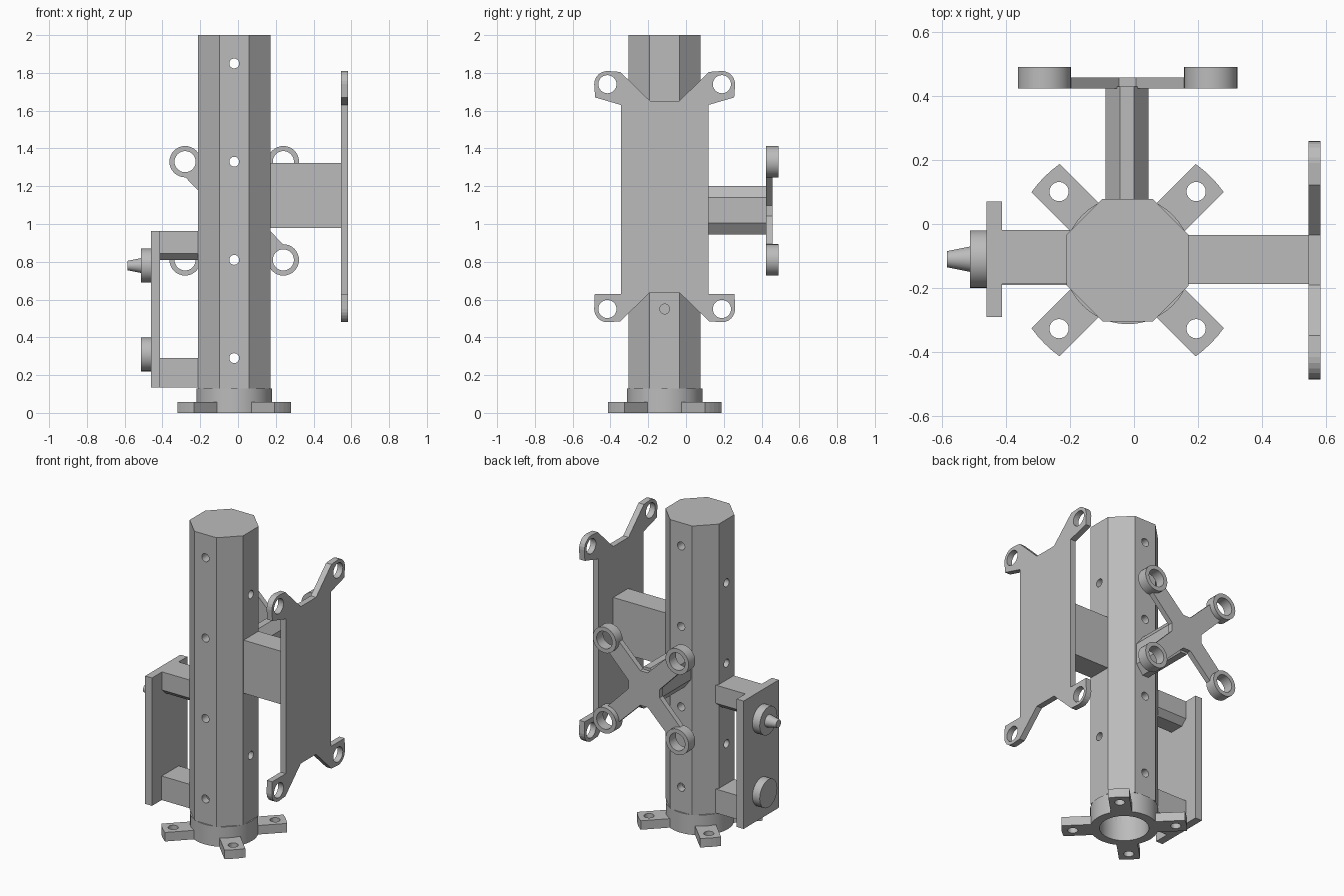
import bpy, bmesh, math
from mathutils import Vector

if "Cube" in bpy.data.objects:
    bpy.data.objects.remove(bpy.data.objects["Cube"])

CX, CY = -0.02, -0.113            # column axis
grey = bpy.data.materials.new("grey")
grey.diffuse_color = (0.5, 0.5, 0.5, 1)
grey.use_nodes = True
grey.node_tree.nodes["Principled BSDF"].inputs["Base Color"].default_value = grey.diffuse_color


def place(axis, p, t):
    """Map a profile point and a depth to space."""
    return {"x": (t, p[0], p[1]), "y": (p[0], t, p[1]), "z": (p[0], p[1], t)}[axis]


def loft(name, axis, pa, a, pb, b):
    """Solid between profile pa at depth a and profile pb at depth b."""
    bm = bmesh.new()
    va = [bm.verts.new(place(axis, p, a)) for p in pa]
    vb = [bm.verts.new(place(axis, p, b)) for p in pb]
    n = len(va)
    bm.faces.new(va)
    bm.faces.new(vb[::-1])
    for i in range(n):
        bm.faces.new((va[i], va[(i + 1) % n], vb[(i + 1) % n], vb[i]))
    bmesh.ops.recalc_face_normals(bm, faces=bm.faces)
    me = bpy.data.meshes.new(name)
    bm.to_mesh(me)
    bm.free()
    me.materials.append(grey)
    ob = bpy.data.objects.new(name, me)
    bpy.context.collection.objects.link(ob)
    return ob


def prism(name, axis, pts, a, b):
    return loft(name, axis, pts, a, pts, b)


def circle(u, v, r, n=32, turn=0.0):
    return [(u + r * math.cos(2 * math.pi * (i + turn) / n),
             v + r * math.sin(2 * math.pi * (i + turn) / n)) for i in range(n)]


def rect(u0, u1, v0, v1):
    return [(u0, v0), (u1, v0), (u1, v1), (u0, v1)]


def cut(ob, holes):
    """Subtract round holes given as (axis, u, v, radius, start, end)."""
    for axis, u, v, r, a, b in holes:
        tool = prism("cutter", axis, circle(u, v, r), a, b)
        tool.hide_render = True
        mod = ob.modifiers.new("hole", "BOOLEAN")
        mod.operation, mod.solver, mod.object = "DIFFERENCE", "EXACT", tool
        bpy.context.view_layer.objects.active = ob
        bpy.ops.object.modifier_apply(modifier=mod.name)
        bpy.data.objects.remove(tool)


def smooth(ob):
    bpy.ops.object.select_all(action="DESELECT")
    ob.select_set(True)
    bpy.context.view_layer.objects.active = ob
    bpy.ops.object.shade_smooth_by_angle(angle=math.radians(20))


# Octagonal column with cross-drilled holes and a bore in its foot
column = prism("column", "z", circle(CX, CY, 0.191 / math.cos(math.pi / 8), 8, 0.5), 0.13, 2.0)
holes = [("y", CX, z, 0.026, -0.5, 0.3) for z in (0.29, 0.81, 1.33, 1.85)]
holes += [("x", CY, z, 0.026, -0.4, 0.4) for z in (0.55, 1.07, 1.59)]
cut(column, holes + [("z", CX, CY, 0.145, 0.0, 0.5)])

# Base collar
collar = prism("base_collar", "z", circle(CX, CY, 0.2, 48), 0, 0.13)
cut(collar, [("z", CX, CY, 0.145, -0.1, 0.2)])
smooth(collar)

# Four diagonal base feet with bolt holes
for k in range(4):
    t = math.pi / 4 + k * math.pi / 2
    c, s = math.cos(t), math.sin(t)
    tip = [(0.368 * math.cos(a), 0.368 * math.sin(a)) for a in (-0.17, -0.085, 0, 0.085, 0.17)]
    shape = [(0.18, -0.062)] + tip + [(0.18, 0.062)]
    foot = prism("base_foot", "z", [(CX + u * c - v * s, CY + u * s + v * c) for u, v in shape], 0, 0.058)
    cut(foot, [("z", CX + 0.303 * c, CY + 0.303 * s, 0.03, -0.1, 0.2)])

# Right mounting plate with four eared corners
arc = [(0.303 + 0.07 * math.cos(a), 0.07 * math.sin(a))
       for a in [math.radians(90 - 15 * i) for i in range(7)]]
half = [(0.078, 0.637), (0.235, 0.485)] + [(u, 0.55 - v) for u, v in arc]
half += [(0.37, 0.63), (0.231, 0.63), (0.231, 1.63), (0.368, 1.67)]
half += [(u, 1.74 + v) for u, v in arc[::-1]] + [(0.235, 1.805), (0.078, 1.652)]
outline = [(CY + u, z) for u, z in half] + [(CY - u, z) for u, z in half[::-1]]
plate = prism("right_plate", "x", outline, 0.545, 0.583)
cut(plate, [("x", CY + s * 0.303, z, 0.048, 0.4, 0.7) for s in (-1, 1) for z in (0.55, 1.74)])
prism("right_arm", "x", rect(-0.187, -0.035, 0.98, 1.323), 0.165, 0.55)

# Back arm, a tall eight-sided bar
q = [(0.067, 0.068), (0.022, 0.128)]
q += [(-u, v) for u, v in q[::-1]]
q += [(-u, -v) for u, v in q]
prism("back_arm", "y", [(CX - 0.002 + u, 1.072 + v) for u, v in q], 0.07, 0.43)

# Back cross plate with a raised ring on each tip
cross = []
for k in range(4):
    t = math.pi / 4 + k * math.pi / 2
    c, s = math.cos(t), math.sin(t)
    for u, v in [(0.098, -0.06), (0.36, -0.057), (0.36, 0.057), (0.098, 0.06)]:
        cross.append((CX + u * c - v * s, 1.07 + u * s + v * c))
spider = prism("back_cross", "y", cross, 0.424, 0.458)
tips = [(CX + sx * 0.26, 1.07 + sz * 0.26) for sx in (-1, 1) for sz in (-1, 1)]
cut(spider, [("y", u, v, 0.056, 0.3, 0.6) for u, v in tips])
for u, v in tips:
    ring = prism("back_ring", "y", circle(u, v, 0.083), 0.424, 0.491)
    cut(ring, [("y", u, v, 0.056, 0.3, 0.6)])
    smooth(ring)

# Left bracket: panel and two arms, the upper one chamfered underneath
prism("left_panel", "x", rect(-0.29, 0.07, 0.135, 0.962), -0.461, -0.412)
prism("left_lower_arm", "x", rect(-0.191, -0.018, 0.135, 0.29), -0.42, -0.2)
prism("left_upper_arm", "x", [(-0.187, 0.962), (-0.187, 0.845), (-0.15, 0.81), (-0.055, 0.81),
                              (-0.018, 0.845), (-0.018, 0.962)], -0.42, -0.2)

# Round knobs on the left panel, the upper one with a tapered tip
for name, z in (("upper_knob", 0.78), ("lower_knob", 0.31)):
    smooth(prism(name, "x", circle(-0.11, z, 0.09), -0.513, -0.455))
smooth(loft("knob_tip", "x", circle(-0.11, 0.78, 0.04), -0.51, circle(-0.11, 0.78, 0.025), -0.585))
